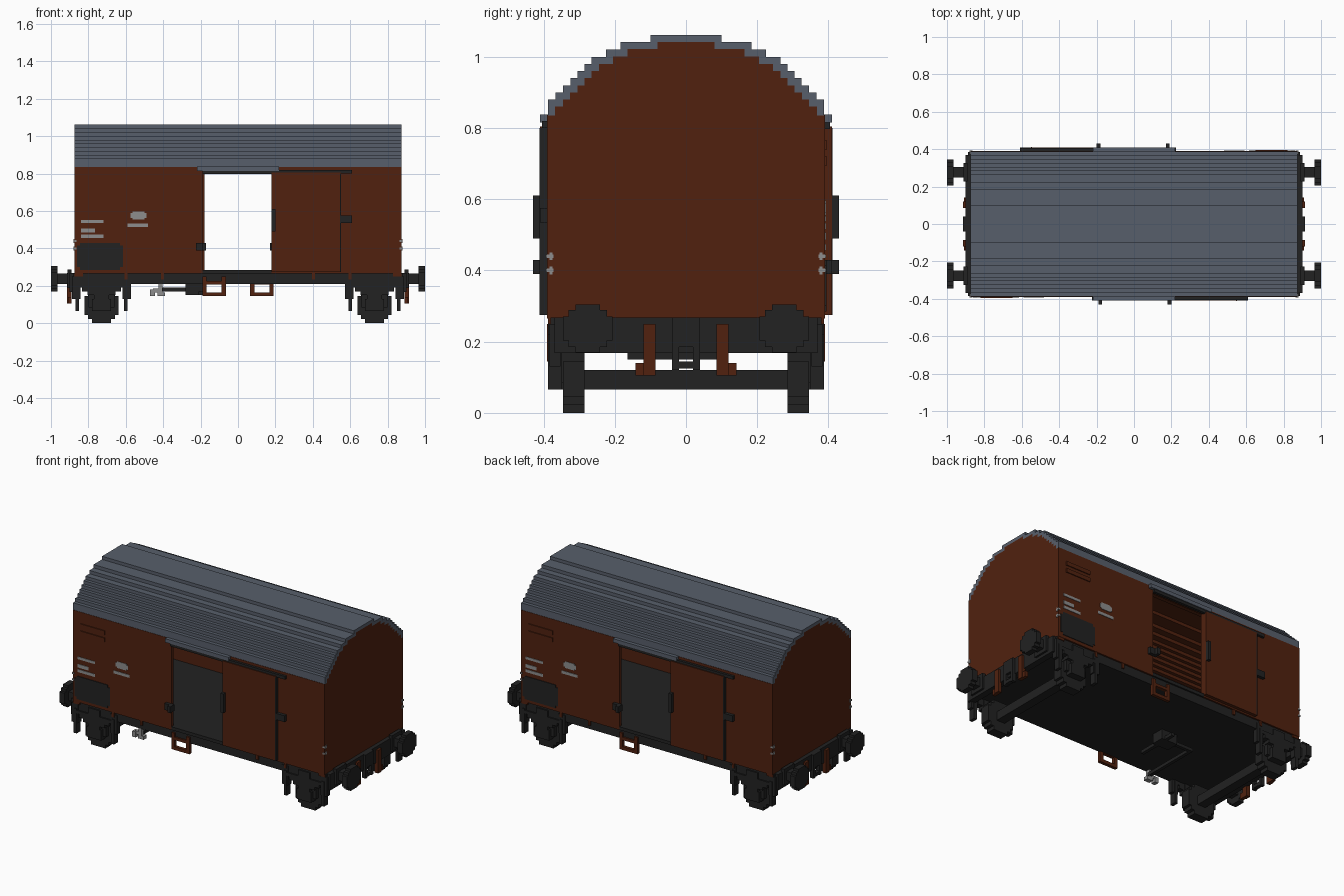
import bpy, bmesh

if "Cube" in bpy.data.objects:
    bpy.data.objects.remove(bpy.data.objects["Cube"])


def material(name, rgb):
    m = bpy.data.materials.new(name)
    m.use_nodes = True
    m.diffuse_color = (*rgb, 1)
    bsdf = m.node_tree.nodes["Principled BSDF"]
    bsdf.inputs["Base Color"].default_value = (*rgb, 1)
    bsdf.inputs["Roughness"].default_value = 0.8
    return m


BROWN = material("rust brown", (0.082, 0.0155, 0.0048))
GREY = material("roof grey", (0.097, 0.114, 0.147))
DARK = material("iron black", (0.0158, 0.0158, 0.0158))
SILVER = material("pale grey", (0.27, 0.27, 0.27))

# Symmetry sets: sign pairs for x and y
ONE = [(1, 1)]
TURN = [(1, 1), (-1, -1)]
ENDS = [(1, 1), (-1, 1)]
SIDES = [(1, 1), (1, -1)]
ALL = [(1, 1), (-1, 1), (1, -1), (-1, -1)]


def finish(name, mat, bm):
    bmesh.ops.recalc_face_normals(bm, faces=bm.faces)
    me = bpy.data.meshes.new(name)
    bm.to_mesh(me)
    bm.free()
    me.materials.append(mat)
    ob = bpy.data.objects.new(name, me)
    bpy.context.collection.objects.link(ob)
    return ob


def boxes(name, mat, items, sym=ONE):
    """Each item is (x0, x1, y0, y1, z0, z1), repeated by symmetry."""
    bm = bmesh.new()
    for sx, sy in sym:
        for x0, x1, y0, y1, z0, z1 in items:
            vs = bmesh.ops.create_cube(bm, size=1)["verts"]
            for v in vs:
                v.co.x = sx * ((x0 + x1) / 2 + v.co.x * (x1 - x0))
                v.co.y = sy * ((y0 + y1) / 2 + v.co.y * (y1 - y0))
                v.co.z = (z0 + z1) / 2 + v.co.z * (z1 - z0)
    return finish(name, mat, bm)


def extrude_x(name, mat, profile, x0, x1):
    """Extrude a closed (y, z) outline along x."""
    bm = bmesh.new()
    face = bm.faces.new([bm.verts.new((x0, y, z)) for y, z in profile])
    res = bmesh.ops.extrude_face_region(bm, geom=[face])
    for v in res["geom"]:
        if isinstance(v, bmesh.types.BMVert):
            v.co.x = x1
    return finish(name, mat, bm)


# Stepped arch, from the eave up to the crown
STEPS = [(0.388, 0.88), (0.366, 0.90), (0.346, 0.92), (0.325, 0.94), (0.305, 0.96),
         (0.285, 0.98), (0.265, 1.00), (0.225, 1.021), (0.184, 1.042), (0.10, 1.062)]


def arch(inset, base):
    half = [(STEPS[0][0] - inset, base)]
    for i, (y, z) in enumerate(STEPS):
        half.append((y - inset, z - inset))
        if i + 1 < len(STEPS):
            half.append((STEPS[i + 1][0] - inset, z - inset))
    return half + [(-y, z) for y, z in reversed(half)]


L = 0.875
extrude_x("roof", GREY, arch(0, 0.835) + arch(0.02, 0.835)[::-1], -L, L)
extrude_x("ceiling", BROWN, arch(0.0205, 0.82) + arch(0.03, 0.82)[::-1], -L + 0.02, L - 0.02)
for name, x0, x1 in (("end_wall_left", L - 0.02, L), ("end_wall_right", -L, -L + 0.02)):
    extrude_x(name, BROWN, arch(0.0195, 0.26), x0, x1)

# Side walls around the door openings
boxes("side_walls", BROWN, [
    (-L, -0.19, -0.39, -0.368, 0.265, 0.836),
    (0.18, L, -0.39, -0.368, 0.265, 0.836),
    (-0.19, 0.18, -0.39, -0.368, 0.805, 0.836)], TURN)
boxes("sliding_doors", BROWN, [(0.18, 0.55, -0.41, -0.39, 0.275, 0.805)], TURN)
boxes("door_rails", DARK, [(0.22, 0.61, -0.405, -0.388, 0.80, 0.82),
                           (-0.19, 0.24, -0.405, -0.388, 0.797, 0.815)], TURN)
boxes("door_ledges", GREY, [(-0.22, 0.22, -0.41, -0.385, 0.815, 0.838)], TURN)
boxes("door_handles", DARK, [(0.18, 0.20, -0.43, -0.41, 0.49, 0.61),
                             (-0.225, -0.17, -0.41, -0.388, 0.39, 0.43),
                             (-0.19, -0.17, -0.43, -0.41, 0.39, 0.43),
                             (0.55, 0.61, -0.41, -0.388, 0.535, 0.575)], TURN)
boxes("door_edge", DARK, [(0.545, 0.552, -0.412, -0.39, 0.275, 0.80)], TURN)

# Vents, chalk panel and pale marking plates on the sides
boxes("vents", BROWN, [(-0.82, -0.65, -0.396, -0.39, 0.695, 0.72),
                       (-0.82, -0.65, -0.396, -0.39, 0.74, 0.765)], TURN)
boxes("chalk_panels", DARK, [(-0.86, -0.615, -0.394, -0.388, 0.30, 0.415),
                             (-0.845, -0.63, -0.394, -0.388, 0.285, 0.43)], TURN)
boxes("marking_plates", SILVER, [
    (-0.84, -0.72, -0.393, -0.388, 0.537, 0.553),
    (-0.84, -0.765, -0.393, -0.388, 0.485, 0.507),
    (-0.84, -0.72, -0.393, -0.388, 0.456, 0.474),
    (-0.575, -0.49, -0.393, -0.388, 0.562, 0.588),
    (-0.565, -0.50, -0.393, -0.388, 0.555, 0.596),
    (-0.59, -0.48, -0.393, -0.388, 0.515, 0.533)], TURN)
boxes("corner_marks", SILVER, [
    (0.864, 0.879, 0.372, 0.393, z, z + 0.01) for z in (0.395, 0.435)] + [
    (0.874, 0.879, 0.375, 0.383, z, z + 0.022) for z in (0.389, 0.429)], ALL)

# Underframe
boxes("floor", DARK, [(-0.86, 0.86, -0.369, 0.369, 0.21, 0.283),
                      (-0.19, 0.19, -0.39, 0.39, 0.265, 0.285)])
boxes("sole_bars", DARK, [(-0.88, 0.88, 0.365, 0.38, 0.21, 0.268)], SIDES)
boxes("buffer_beams", DARK, [(0.86, 0.90, -0.37, 0.37, 0.168, 0.268)], ENDS)
boxes("body_brackets", BROWN, [(x, x + 0.016, 0.375, 0.388, 0.235, 0.27)
                               for x in (0.395, 0.59)] +
      [(0.83, L, 0.375, 0.388, 0.25, 0.27)], ALL)

# Open rectangular steps beneath the doors
boxes("door_steps", BROWN, [(-0.19, -0.168, -0.39, -0.37, 0.145, 0.25),
                            (-0.087, -0.065, -0.39, -0.37, 0.145, 0.25),
                            (-0.168, -0.087, -0.39, -0.37, 0.145, 0.165),
                            (-0.168, -0.087, -0.39, -0.37, 0.207, 0.225)], TURN)

# Brake gear
boxes("brake_cylinder", DARK, [(-0.28, -0.17, -0.04, 0.04, 0.15, 0.21),
                               (-0.21, -0.19, -0.165, 0.10, 0.15, 0.17),
                               (-0.40, -0.28, -0.01, 0.01, 0.17, 0.19),
                               (-0.42, -0.40, -0.36, 0.01, 0.17, 0.19)])
boxes("brake_valve", SILVER, [(-0.47, -0.445, -0.38, -0.35, 0.145, 0.18),
                              (-0.43, -0.39, -0.38, -0.35, 0.145, 0.165),
                              (-0.425, -0.405, -0.38, -0.35, 0.165, 0.21),
                              (-0.455, -0.41, -0.375, -0.355, 0.165, 0.185)])

# Wheelsets: stepped discs joined by a square axle
WX, WZ = 0.73, 0.095
boxes("wheels", DARK, [(WX - a, WX + a, 0.285, 0.345, WZ - b, WZ + b)
                       for a, b in ((0.05, 0.095), (0.072, 0.073), (0.09, 0.05))], ALL)
boxes("axles", DARK, [(WX - 0.028, WX + 0.028, -0.36, 0.36, 0.065, 0.12)], ENDS)
boxes("axle_boxes", DARK, [(WX - 0.05, WX + 0.05, 0.34, 0.388, 0.065, 0.13),
                           (WX - 0.07, WX + 0.07, 0.345, 0.368, 0.085, 0.215)], ALL)

# Stacked leaf springs and their hangers
boxes("leaf_springs", DARK, [(WX - w, WX + w, 0.35, 0.388, z, z + 0.021)
                             for w, z in ((0.04, 0.13), (0.075, 0.15),
                                          (0.105, 0.17), (0.135, 0.19))] +
      [(WX - 0.04, WX + 0.04, 0.35, 0.388, 0.21, 0.25)], ALL)
boxes("spring_hangers", DARK, [(WX + s * 0.13 - 0.01, WX + s * 0.13 + 0.01,
                                0.348, 0.388, 0.065, 0.22) for s in (-1, 1)] +
      [(WX + s * 0.135 - 0.022, WX + s * 0.135 + 0.022,
        0.352, 0.384, 0.13, 0.25) for s in (-1, 1)], ALL)

# Buffers
BY, BZ = 0.276, 0.237
boxes("buffers", DARK, [(0.965, 1.0, BY - a, BY + a, BZ - b, BZ + b)
                        for a, b in ((0.034, 0.068), (0.054, 0.052), (0.07, 0.034))] +
      [(0.89, 0.965, BY - 0.028, BY + 0.028, BZ - 0.028, BZ + 0.028),
       (0.89, 0.912, BY - 0.05, BY + 0.05, BZ - 0.05, BZ + 0.05)], ALL)

# Coupling and brake hoses
boxes("couplings", DARK, [(0.89, 0.915, -0.04, 0.04, 0.185, 0.268),
                          (0.89, 0.915, -0.04, -0.02, 0.12, 0.19),
                          (0.89, 0.915, 0.02, 0.04, 0.12, 0.19),
                          (0.89, 0.915, -0.02, 0.02, 0.125, 0.145)], ENDS)
boxes("brake_hoses", BROWN, [(0.89, 0.915, 0.085, 0.12, 0.105, 0.25),
                             (0.89, 0.91, 0.12, 0.142, 0.105, 0.14)], ALL)
